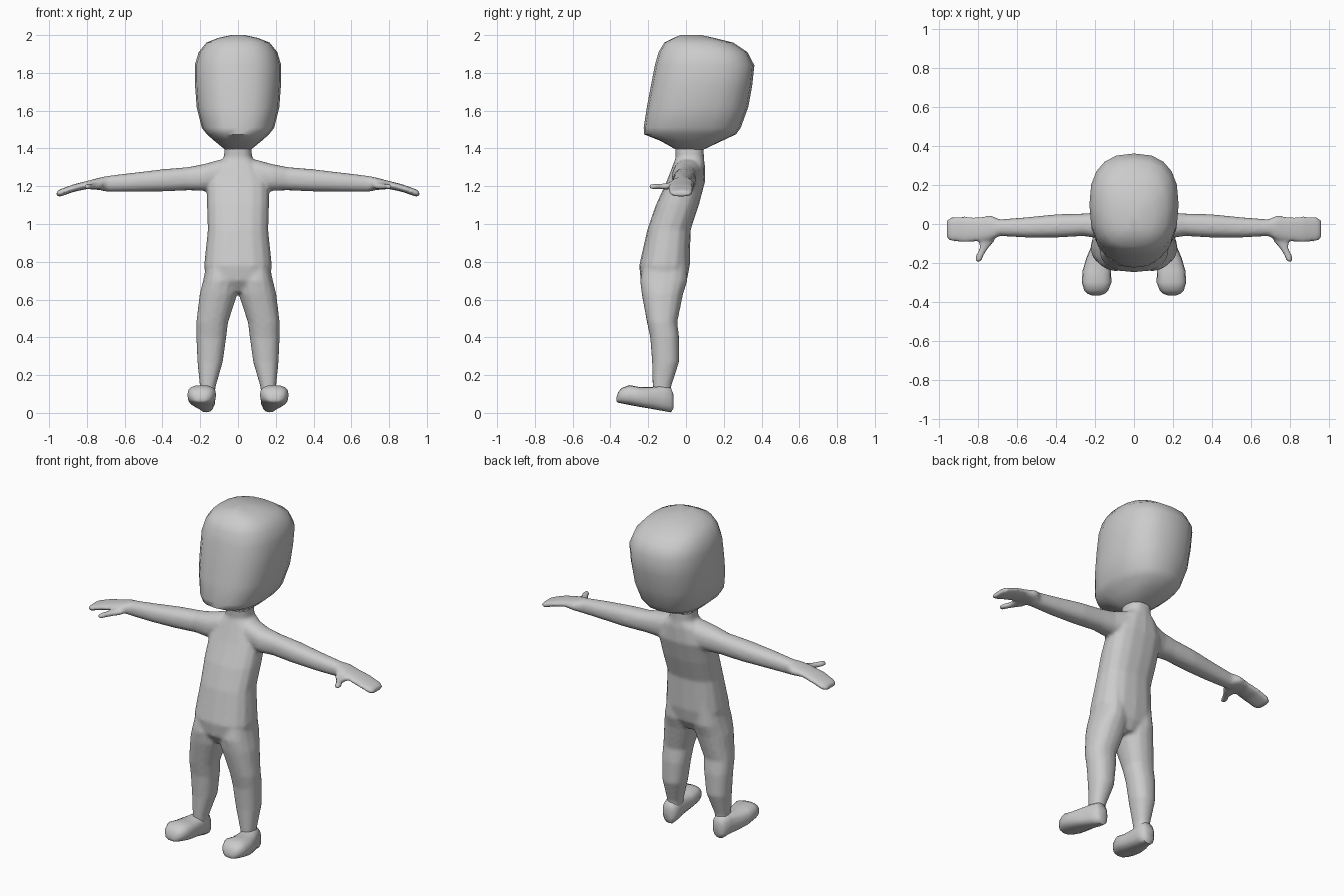
import bpy
import bmesh
from math import cos, sin, pi, copysign, radians

default_cube = bpy.data.objects.get("Cube")
if default_cube:
    bpy.data.objects.remove(default_cube, do_unlink=True)

# Single clay-grey material
grey = bpy.data.materials.new("clay_grey")
grey.use_nodes = True
colour = (.6, .6, .6, 1)
grey.diffuse_color = colour
grey.node_tree.nodes["Principled BSDF"].inputs["Base Color"].default_value = colour


def to_world(axis, along, u, v):
    """Place a section point on the plane across the given axis."""
    return {"x": (along, u, v), "y": (u, along, v), "z": (u, v, along)}[axis]


def loft(bm, axis, stations, sides=16, power=2.3, side=1):
    """Skin rounded sections: (position, u low, u high, v low, v high)."""
    rings = []
    for along, u0, u1, v0, v1 in stations:
        ring = []
        for i in range(sides):
            a = 2 * pi * i / sides
            cu = copysign(abs(cos(a)) ** (2 / power), cos(a))
            cv = copysign(abs(sin(a)) ** (2 / power), sin(a))
            u = (u0 + u1) / 2 + cu * (u1 - u0) / 2
            v = (v0 + v1) / 2 + cv * (v1 - v0) / 2
            x, y, z = to_world(axis, along, u, v)
            ring.append(bm.verts.new((x * side, y, z)))
        rings.append(ring)
    for low, high in zip(rings, rings[1:]):
        for i in range(sides):
            j = (i + 1) % sides
            bm.faces.new((low[i], low[j], high[j], high[i]))
    bm.faces.new(rings[0])
    bm.faces.new(rings[-1])


def finish(bm, name):
    """Turn the bmesh into a smooth shaded grey object."""
    bmesh.ops.recalc_face_normals(bm, faces=bm.faces)
    mesh = bpy.data.meshes.new(name)
    bm.to_mesh(mesh)
    bm.free()
    mesh.materials.append(grey)
    obj = bpy.data.objects.new(name, mesh)
    bpy.context.collection.objects.link(obj)
    bpy.ops.object.select_all(action="DESELECT")
    obj.select_set(True)
    bpy.context.view_layer.objects.active = obj
    bpy.ops.object.shade_smooth_by_angle(angle=radians(60))
    return obj


def centred(rows):
    """Expand (z, half width, y front, y back) into full stations."""
    return [(z, -w, w, front, back) for z, w, front, back in rows]


# Torso and neck, leaning back toward the shoulders
torso = centred([
    (1.43, .07, -.06, .095), (1.35, .075, -.055, .095),
    (1.31, .12, -.07, .1), (1.22, .165, -.105, .1),
    (1.1, .165, -.16, .068), (.97, .16, -.205, .025),
    (.78, .18, -.248, .02), (.7, .17, -.24, .005), (.64, .08, -.2, -.03)])

# Arm and flat hand, reaching outward along x
arm = [
    (.02, -.05, .09, 1.2, 1.35), (.1, -.07, .08, 1.18, 1.34),
    (.18, -.075, .06, 1.175, 1.318), (.26, -.062, .054, 1.178, 1.302),
    (.4, -.07, .05, 1.172, 1.29), (.55, -.07, .035, 1.17, 1.272),
    (.69, -.062, .024, 1.17, 1.255), (.735, -.085, .045, 1.18, 1.245),
    (.8, -.09, .035, 1.185, 1.228), (.87, -.095, .04, 1.17, 1.21),
    (.94, -.09, .038, 1.145, 1.185), (.96, -.075, .02, 1.145, 1.175)]

thumb = [
    (-.05, .71, .81, 1.185, 1.225), (-.09, .717, .795, 1.183, 1.218),
    (-.13, .752, .795, 1.182, 1.214), (-.16, .77, .812, 1.183, 1.213),
    (-.195, .785, .815, 1.186, 1.21)]

# Leg, tapering to the ankle
leg = [
    (.84, .03, .155, -.215, .005), (.7, .003, .185, -.243, .008),
    (.63, .003, .203, -.235, -.015), (.48, .052, .221, -.207, -.046),
    (.4, .062, .221, -.19, -.036), (.27, .08, .215, -.18, -.036),
    (.14, .118, .202, -.177, -.078), (.08, .125, .2, -.172, -.08)]

body = bmesh.new()
loft(body, "z", torso, power=2.5)
for side in (1, -1):
    loft(body, "x", arm, side=side)
    loft(body, "y", thumb, sides=12, side=side)
    loft(body, "z", leg, side=side)
body_obj = finish(body, "body")

# Fuse the limbs and torso into one skin
fuse = body_obj.modifiers.new("fuse", "REMESH")
fuse.mode = "VOXEL"
fuse.voxel_size = .01
fuse.use_smooth_shade = True
soften = body_obj.modifiers.new("soften", "SMOOTH")
soften.factor = .5
soften.iterations = 5

# Rounded shoes, soles rising toward the toe
foot = [
    (-.066, .145, .195, .025, .095), (-.08, .125, .212, .003, .135),
    (-.12, .12, .222, .01, .145), (-.175, .122, .245, .02, .138),
    (-.24, .118, .264, .031, .136), (-.3, .116, .268, .042, .147),
    (-.34, .132, .256, .05, .132), (-.358, .15, .24, .054, .112),
    (-.367, .175, .215, .06, .085)]
for side, label in ((1, "left_foot"), (-1, "right_foot")):
    shoe = bmesh.new()
    loft(shoe, "y", foot, power=2.6, side=side)
    finish(shoe, label)

# Large head with a flat sloping face and a full back
head = centred([
    (1.395, .07, -.055, .095), (1.44, .125, -.135, .19),
    (1.475, .165, -.222, .265), (1.51, .192, -.224, .29),
    (1.62, .219, -.207, .33), (1.73, .227, -.186, .35),
    (1.84, .229, -.165, .362), (1.91, .208, -.145, .325),
    (1.96, .168, -.115, .25), (1.985, .105, -.065, .15),
    (2, .035, -.03, .08)])
skull = bmesh.new()
loft(skull, "z", head, sides=20, power=2.5)
finish(skull, "head")
